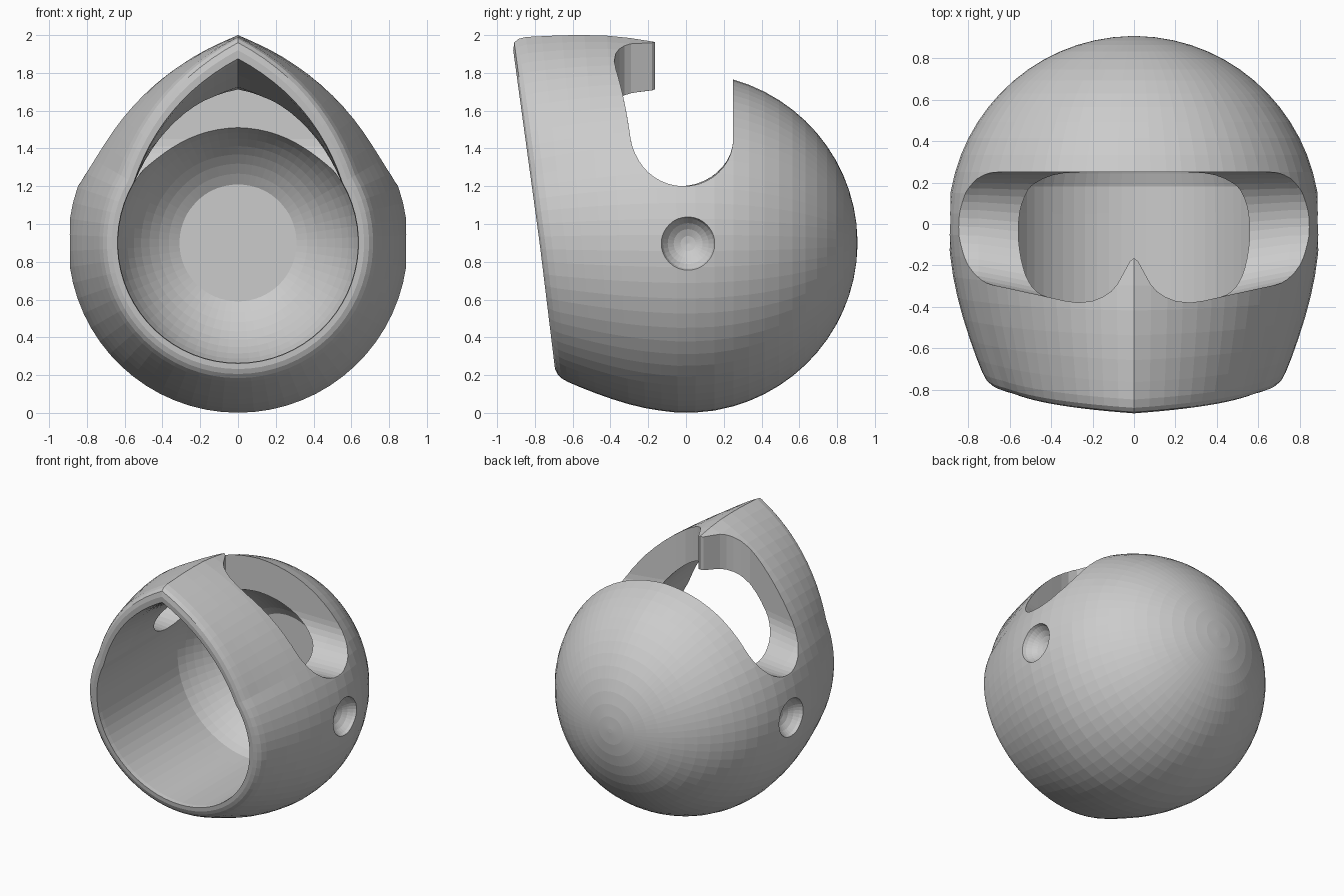
import bpy, bmesh, math
from mathutils import Vector

if "Cube" in bpy.data.objects:
    bpy.data.objects.remove(bpy.data.objects["Cube"])

CZ = 0.9          # height of the shell axis

mat = bpy.data.materials.new("light_grey")
mat.diffuse_color = (0.6, 0.6, 0.6, 1)
mat.use_nodes = True
mat.node_tree.nodes["Principled BSDF"].inputs["Base Color"].default_value = mat.diffuse_color


def make_object(name, bm):
    bmesh.ops.recalc_face_normals(bm, faces=bm.faces)
    me = bpy.data.meshes.new(name)
    bm.to_mesh(me)
    bm.free()
    me.materials.append(mat)
    ob = bpy.data.objects.new(name, me)
    bpy.context.collection.objects.link(ob)
    return ob


def loft(name, rings):
    """Skin closed rings and cap both ends."""
    bm = bmesh.new()
    loops = [[bm.verts.new(p) for p in ring] for ring in rings]
    n = len(loops[0])
    for a, b in zip(loops, loops[1:]):
        for i in range(n):
            j = (i + 1) % n
            bm.faces.new((a[i], a[j], b[j], b[i]))
    bm.faces.new(loops[0])
    bm.faces.new(loops[-1])
    return make_object(name, bm)


def section(s, r, h, bulge):
    """Round section with a pointed arch on top, leaning forward at the front."""
    a = math.radians(60)
    p0, p2 = Vector((0, h)), Vector((r * math.sin(a), r * math.cos(a)))
    d = p2 - p0
    p1 = (p0 + p2) / 2 + bulge * Vector((-d.y, d.x))
    half = []
    for i in range(12):
        t = i / 12
        half.append((1 - t) ** 2 * p0 + 2 * t * (1 - t) * p1 + t * t * p2)
    for i in range(23):
        f = a + (math.pi - a) * i / 22
        half.append(Vector((r * math.sin(f), r * math.cos(f))))
    pts = half + [Vector((-p.x, p.y)) for p in half[-2:0:-1]]
    k = min(1, max(0, -s / 0.77))
    return [(p.x, s - k * p.y * (0.137 if p.y > 0 else 0.122), CZ + p.y) for p in pts]


# Shell: sphere at the back, pointed hood at the front, rounded lip, inner bowl
rings = []
for i in range(1, 15):
    f = math.radians(1 + 73 * (i - 1) / 13)
    r = 0.9 * math.sin(f)
    rings.append(section(0.908 * math.cos(f), r, r, 0.268))
outer = [(0.15, .888, .95), (0.05, .898, 1.01), (-0.05, .899, 1.045), (-0.15, .889, 1.066),
         (-0.25, .875, 1.085), (-0.35, .854, 1.097), (-0.45, .827, 1.1), (-0.55, .795, 1.099),
         (-0.64, .763, 1.094), (-0.71, .735, 1.09), (-0.745, .716, 1.08),
         (-0.765, .694, 1.06), (-0.775, .668, 1.02), (-0.775, .638, .975)]
rings += [section(s, r, h, 0.2) for s, r, h in outer]
inner = [(-0.74, .635, .96, .2), (-0.5, .635, .89, .21), (-0.3, .635, .825, .235),
         (-0.1, .635, .81, .235), (0.05, .635, .68, .25)]
rings += [section(*q) for q in inner]
for i in range(9):
    f = math.radians(74 - 46 * i / 8)
    r = 0.66 * math.sin(f)
    rings.append(section(0.66 * math.cos(f), r, r, 0.268))
shell = loft("helmet_shell", rings)

# Eye slot cutter: U profile swept across x, front edge shaped to leave a nose guard
edge = [(0, -.165), (.02, -.18), (.05, -.235), (.08, -.29), (.11, -.325), (.15, -.352),
        (.2, -.372), (.27, -.38), (.34, -.37), (.45, -.345), (.6, -.312), (.75, -.28), (1, -.265)]
slot_rings = []
for x, f in [(-x, f) for x, f in edge[:0:-1]] + edge:
    c, w = (0.25 + f) / 2, (0.25 - f) / 2
    arc = [(x, c + w * math.cos(t), 1.45 - 0.25 * math.sin(t))
           for t in (math.pi * i / 20 for i in range(21))]
    slot_rings.append([(x, 0.25, 2.3)] + arc + [(x, f, 2.3)])
cutters = [loft("slot_cutter", slot_rings)]

# Round dimple cutter: one ball on each side
bm = bmesh.new()
for side in (-1, 1):
    ball = bmesh.ops.create_uvsphere(bm, u_segments=32, v_segments=12, radius=0.153)
    for v in ball["verts"]:
        p = v.co.copy()
        v.co = Vector((side * (0.943 + p.z), p.x + 0.0113, p.y + CZ - 0.0037))
cutters.append(make_object("dimple_cutter", bm))

bpy.context.view_layer.objects.active = shell
for c in cutters:
    c.hide_render = True
    m = shell.modifiers.new("cut", 'BOOLEAN')
    m.operation, m.solver, m.object = 'DIFFERENCE', 'EXACT', c
    m.use_self = True
    bpy.ops.object.modifier_apply(modifier=m.name)
for c in cutters:
    bpy.data.objects.remove(c)

# Faceted shell
for p in shell.data.polygons:
    p.use_smooth = False
